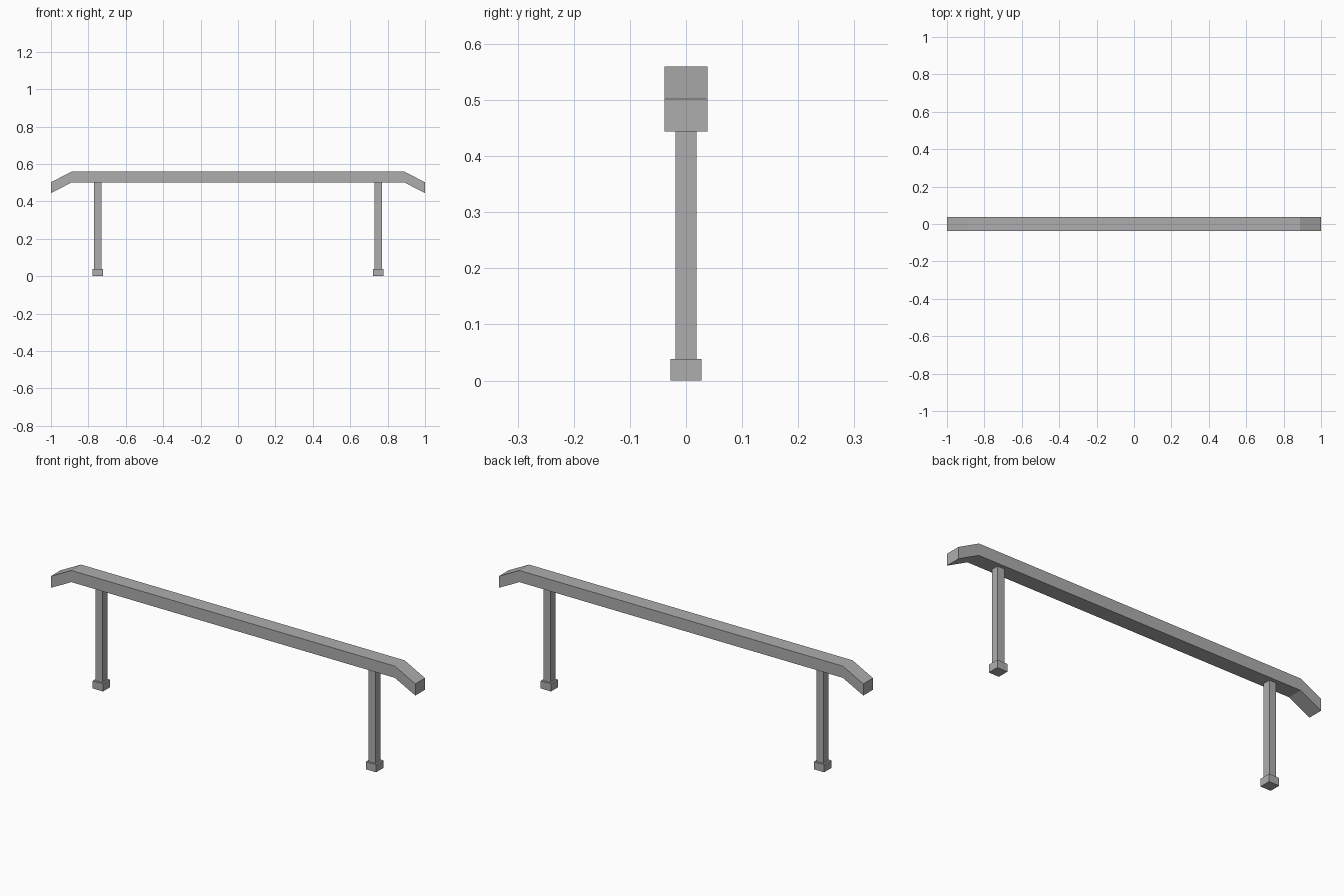
import bpy
import bmesh

if "Cube" in bpy.data.objects:
    bpy.data.objects.remove(bpy.data.objects["Cube"], do_unlink=True)

# Single grey metal
metal = bpy.data.materials.new("grey_metal")
metal.use_nodes = True
grey = (0.42, 0.42, 0.42, 1)
metal.diffuse_color = grey
metal.node_tree.nodes["Principled BSDF"].inputs["Base Color"].default_value = grey


def finish(name, bm):
    bmesh.ops.recalc_face_normals(bm, faces=bm.faces)
    mesh = bpy.data.meshes.new(name)
    bm.to_mesh(mesh)
    bm.free()
    mesh.materials.append(metal)
    obj = bpy.data.objects.new(name, mesh)
    bpy.context.collection.objects.link(obj)
    return obj


def box(name, x, width, bottom, top):
    bm = bmesh.new()
    bmesh.ops.create_cube(bm, size=1)
    bmesh.ops.scale(bm, vec=(width, width, top - bottom), verts=bm.verts)
    bmesh.ops.translate(bm, vec=(x, 0, (bottom + top) / 2), verts=bm.verts)
    return finish(name, bm)


# Rail: a rectangular section swept along a path whose ends slope down
HALF_DEPTH, THICK = 0.038, 0.058
path = [(-1, 0.444), (-0.888, 0.502), (0.888, 0.502), (1, 0.444)]
bm = bmesh.new()
rings = [[bm.verts.new((x, y, z + dz)) for y, dz in
          ((-HALF_DEPTH, 0), (HALF_DEPTH, 0), (HALF_DEPTH, THICK), (-HALF_DEPTH, THICK))]
         for x, z in path]
for a, b in zip(rings, rings[1:]):
    for i in range(4):
        j = (i + 1) % 4
        bm.faces.new((a[i], a[j], b[j], b[i]))
bm.faces.new(rings[0])
bm.faces.new(rings[-1])
finish("rail", bm)

# Posts and their feet
for side, x in (("right", -0.75), ("left", 0.75)):
    box(side + "_post", x, 0.038, 0.038, 0.502)
    box(side + "_foot", x, 0.056, 0, 0.038)
